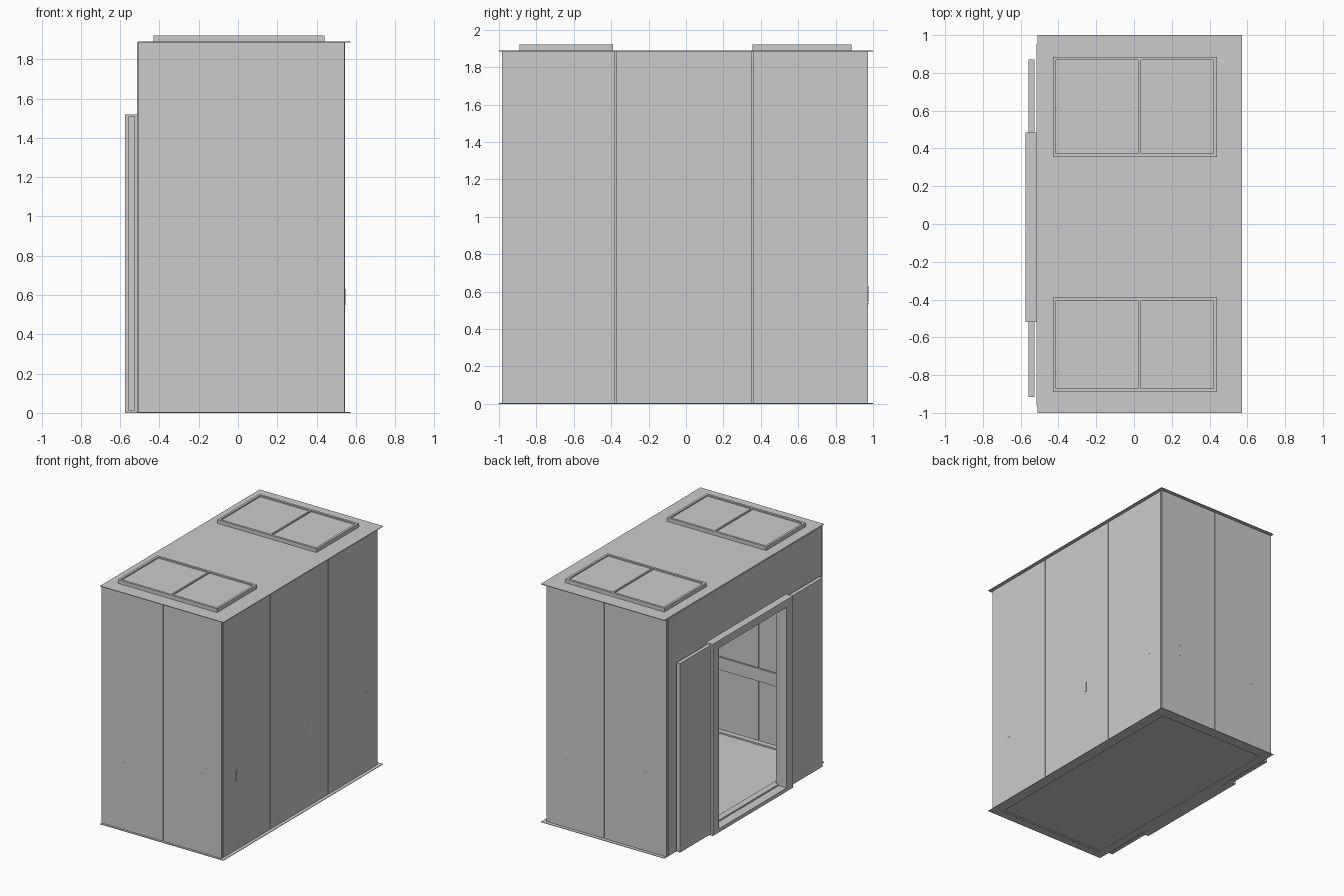
import bpy, bmesh

if "Cube" in bpy.data.objects:
    bpy.data.objects.remove(bpy.data.objects["Cube"])


def boxes(name, *bounds):
    """One object made of axis-aligned boxes given as (x0, x1, y0, y1, z0, z1)."""
    bm = bmesh.new()
    for x0, x1, y0, y1, z0, z1 in bounds:
        geom = bmesh.ops.create_cube(bm, size=1)
        for v in geom["verts"]:
            v.co = (x1 if v.co.x > 0 else x0,
                    y1 if v.co.y > 0 else y0,
                    z1 if v.co.z > 0 else z0)
    mesh = bpy.data.meshes.new(name)
    bm.to_mesh(mesh)
    bm.free()
    ob = bpy.data.objects.new(name, mesh)
    bpy.context.collection.objects.link(ob)
    return ob


def ring(x0, x1, y0, y1, z0, z1, w):
    """Four boxes forming a rectangular frame of width w."""
    return [(x0, x1, y0, y0 + w, z0, z1), (x0, x1, y1 - w, y1, z0, z1),
            (x0, x0 + w, y0 + w, y1 - w, z0, z1), (x1 - w, x1, y0 + w, y1 - w, z0, z1)]


XL, XR, YF, YB, H = -0.515, 0.545, -0.983, 0.973, 1.89
T, G = 0.02, 0.004            # panel thickness, half seam width

# Floor: flange, base frame and recessed slab
boxes("floor_flange", *ring(-0.51, 0.572, -1, 1, 0, 0.004, 0.06))
boxes("floor_frame", *ring(XL + 0.01, XR - 0.01, YF + 0.01, YB - 0.01, 0.001, 0.04, 0.05))
boxes("floor_slab", (-0.49, 0.53, -0.96, 0.95, 0.008, 0.028))

# Roof: overhanging plate
boxes("roof_plate", (-0.51, 0.572, -1, 1, H - 0.005, H))

# Roof hatches: raised frame with two sunken panes
for name, y0, y1 in (("front", -0.89, -0.39), ("back", 0.355, 0.885)):
    boxes(name + "_hatch_frame", *ring(-0.43, 0.44, y0, y1, H, 1.92, 0.018),
          (0.024, 0.036, y0 + 0.018, y1 - 0.018, H, 1.92))
    boxes(name + "_hatch_panes", (-0.412, 0.024, y0 + 0.018, y1 - 0.018, H, 1.91),
          (0.036, 0.422, y0 + 0.018, y1 - 0.018, H, 1.91))

# Right wall: three panels with backing strips behind the seams
seams = [YF + 0.012, -0.375, 0.353, YB - 0.012]
for i in range(3):
    boxes(f"right_panel_{i + 1}",
          (XR - T, XR, seams[i] + G, seams[i + 1] - G, 0.004, H - 0.005))
boxes("right_seam_strips",
      *[(XR - T + 0.002, XR - 0.012, s - 0.008, s + 0.008, 0.004, H - 0.005) for s in seams[1:3]])
boxes("right_grab_plates",
      *[(XR - 0.001, XR + 0.002, y - 0.011, y + 0.011, 0.55, 0.63) for y in (-0.79, 0.09, 0.83)])

# Front and back walls: two panels each, grab plate and two bolts
for name, y, out, plate_x, bolt_x in (("front", YF, -1, 0.37, -0.31),
                                      ("back", YB, 1, -0.32, 0.37)):
    ya, yb = sorted((y, y - out * T))
    boxes(name + "_panel_left", (XL + 0.006, 0.035 - G, ya, yb, 0.004, H - 0.005))
    boxes(name + "_panel_right", (0.035 + G, XR - 0.002, ya, yb, 0.004, H - 0.005))
    boxes(name + "_seam_strip", (0.027, 0.043, ya + 0.006, yb - 0.006, 0.004, H - 0.005))
    pa, pb = sorted((y - out * 0.001, y + out * 0.002))
    boxes(name + "_grab_plate", (plate_x - 0.008, plate_x + 0.008, pa, pb, 0.545, 0.63))
    boxes(name + "_bolts", *[(bolt_x - 0.004, bolt_x + 0.004, pa, pb, z - 0.004, z + 0.004)
                             for z in (0.535, 0.62)])
    # Inner handrail board and its mounts
    ra, rb = sorted((y - out * 0.05, y - out * 0.065))
    boxes(name + "_handrail", (-0.40, 0.46, ra, rb, 0.535, 0.635))
    ma, mb = sorted((y - out * T, y - out * 0.05))
    boxes(name + "_handrail_mounts",
          *[(x - 0.01, x + 0.01, ma, mb, 0.55, 0.62) for x in (-0.31, 0.37)])

# Handrail along the right wall
boxes("right_handrail", (XR - 0.065, XR - 0.05, -0.88, 0.88, 0.535, 0.635))
boxes("right_handrail_mounts",
      *[(XR - 0.05, XR - T, y - 0.01, y + 0.01, 0.55, 0.62) for y in (-0.79, 0.09, 0.83)])

# Left wall around the doorway
boxes("left_wall", (XL, XL + 0.035, -0.962, -0.44, 0.004, H - 0.005),
      (XL, XL + 0.035, 0.405, 0.952, 0.004, H - 0.005),
      (XL, XL + 0.035, -0.44, 0.405, 1.46, H - 0.005))

# Door portal: posts, header and sill
PX = -0.575
boxes("portal_posts", (PX, XL, -0.52, -0.44, 0, 1.52), (PX, XL, 0.405, 0.485, 0, 1.52))
boxes("portal_header", (PX, XL, -0.44, 0.405, 1.46, 1.52))
boxes("portal_sill", (PX, XL + 0.035, -0.44, 0.405, 0, 0.028))

# Sliding door leaves, slid open
boxes("front_door_leaf", (-0.558, -0.528, -0.915, -0.45, 0.012, 1.51))
boxes("back_door_leaf", (-0.558, -0.528, 0.415, 0.87, 0.012, 1.51))
